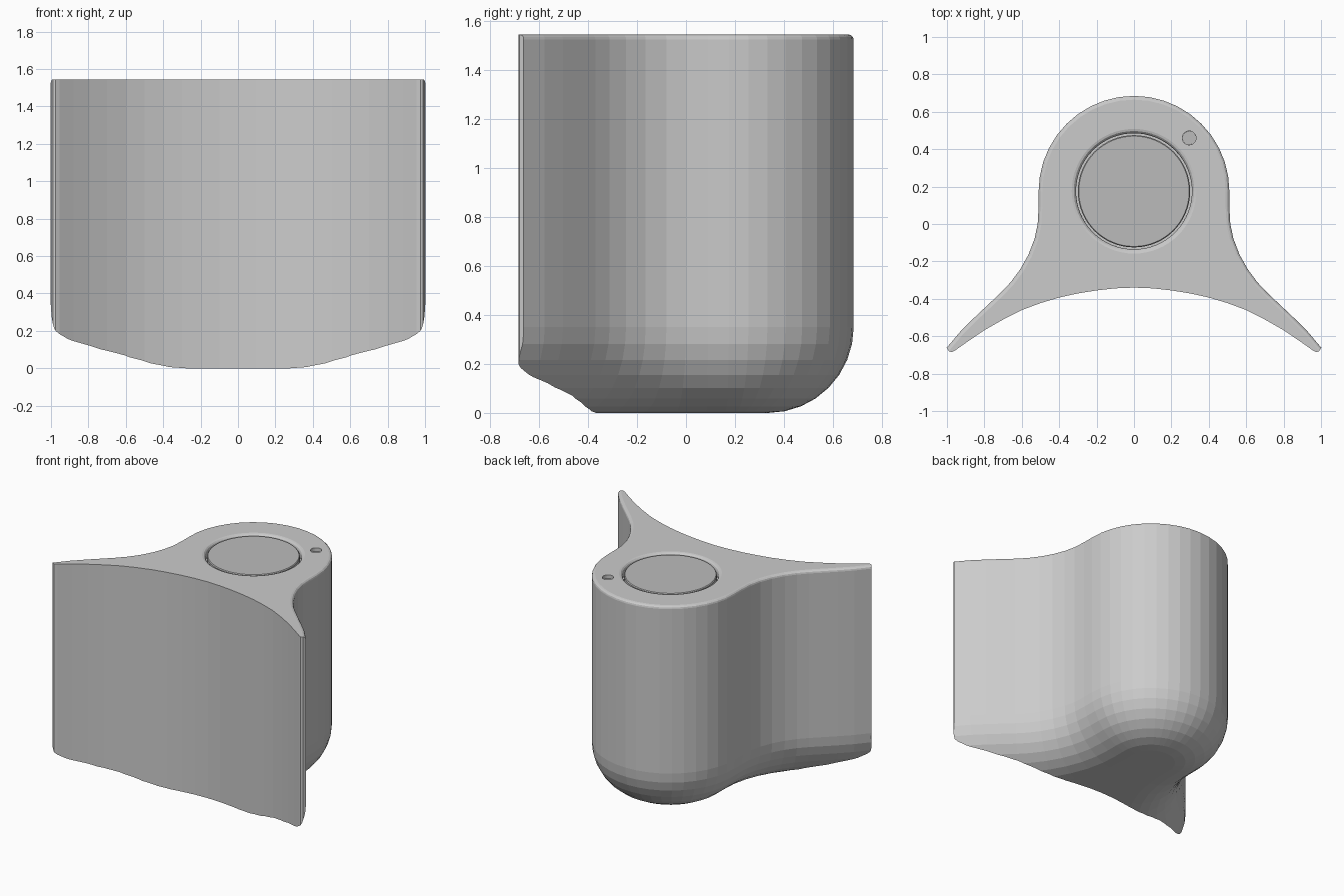
import bpy, bmesh, math
from mathutils import Vector

if "Cube" in bpy.data.objects:
    bpy.data.objects.remove(bpy.data.objects["Cube"])

TOP, R, RIM = 1.545, 0.35, 0.02
CX, CY = 0.0, 0.175


def skin(name, rings):
    """Closed solid from a stack of equal-length rings."""
    bm = bmesh.new()
    loops = [[bm.verts.new(p) for p in ring] for ring in rings]
    n = len(loops[0])
    for a, b in zip(loops, loops[1:]):
        for i in range(n):
            j = (i + 1) % n
            bm.faces.new((a[i], a[j], b[j], b[i]))
    bm.faces.new(loops[0][::-1])
    bm.faces.new(loops[-1])
    bmesh.ops.recalc_face_normals(bm, faces=bm.faces)
    me = bpy.data.meshes.new(name)
    bm.to_mesh(me)
    bm.free()
    ob = bpy.data.objects.new(name, me)
    bpy.context.collection.objects.link(ob)
    return ob


def lathe(name, profile, x, y, n=48):
    return skin(name, [[(x + r * math.cos(2 * math.pi * i / n),
                         y + r * math.sin(2 * math.pi * i / n), z)
                        for i in range(n)] for r, z in profile])


def cut(ob, cutter):
    m = ob.modifiers.new("cut", 'BOOLEAN')
    m.operation, m.solver, m.object = 'DIFFERENCE', 'EXACT', cutter
    bpy.context.view_layer.objects.active = ob
    bpy.ops.object.modifier_apply(modifier=m.name)
    bpy.data.objects.remove(cutter, do_unlink=True)


# Back outline: flared wing, round back, mirrored wing (running past the tips)
wing = [(1.07, -.74), (1.0, -.66), (.93, -.577), (.855, -.502), (.785, -.436),
        (.715, -.37), (.66, -.312), (.61, -.245), (.565, -.165), (.532, -.08),
        (.515, 0), (.51, .09)]
arc = [(CX + .51 * math.cos(math.radians(a)), CY + .51 * math.sin(math.radians(a)))
       for a in range(0, 181, 9)]
outline = [Vector(p) for p in wing + arc + [(-x, y) for x, y in wing[::-1]]]


def inset(d, z):
    pts = []
    for i, p in enumerate(outline):
        t = (outline[min(i + 1, len(outline) - 1)] - outline[max(i - 1, 0)]).normalized()
        q = p + Vector((-t.y, t.x)) * d
        pts.append((q.x, q.y, z))
    return pts


# Body: rounded underside, straight walls, small rounded top rim
rings = []
for k in range(9):
    a = math.radians(90 * k / 8)
    rings.append(inset(R * (1 - math.sin(a)), R * (1 - math.cos(a))))
for k in range(4):
    a = math.radians(30 * k)
    rings.append(inset(RIM * (1 - math.cos(a)), TOP - RIM + RIM * math.sin(a)))
body = skin("body", rings)

# Concave front and blunt wing tips
half = [(.1, -.344), (.2, -.355), (.3, -.371), (.4, -.393), (.5, -.423), (.6, -.46),
        (.7, -.511), (.795, -.565), (.88, -.622), (.955, -.675), (.975, -.685),
        (.99, -.68), (1.0, -.663), (1.25, -.64), (1.25, -1.5)]
front = [(-x, y) for x, y in half[::-1]] + [(0, -.34)] + half
cut(body, skin("front_cutter", [[(x, y, z) for x, y in front] for z in (-.5, 2)]))

# Round socket with softened lip, and a small hole
cut(body, lathe("socket_cutter", [(.31, 1.49), (.31, 1.522), (.314, 1.534),
                                  (.322, 1.542), (.335, 1.5455), (.335, 1.6)], CX, CY, 64))
HX, HY = .295, .46
cut(body, lathe("hole_cutter", [(.037, 1.51), (.037, 1.6)], HX, HY, 24))

# Darker inserts
grey = bpy.data.materials.new("dark_grey")
grey.diffuse_color = (.5, .5, .5, 1)
grey.use_nodes = True
grey.node_tree.nodes["Principled BSDF"].inputs["Base Color"].default_value = grey.diffuse_color
lid = lathe("round_lid", [(.3, 1.48), (.3, 1.532), (.295, 1.538)], CX, CY, 64)
plug = lathe("hole_floor", [(.0365, 1.5), (.0365, 1.52)], HX, HY, 24)
for ob in (lid, plug):
    ob.data.materials.append(grey)
